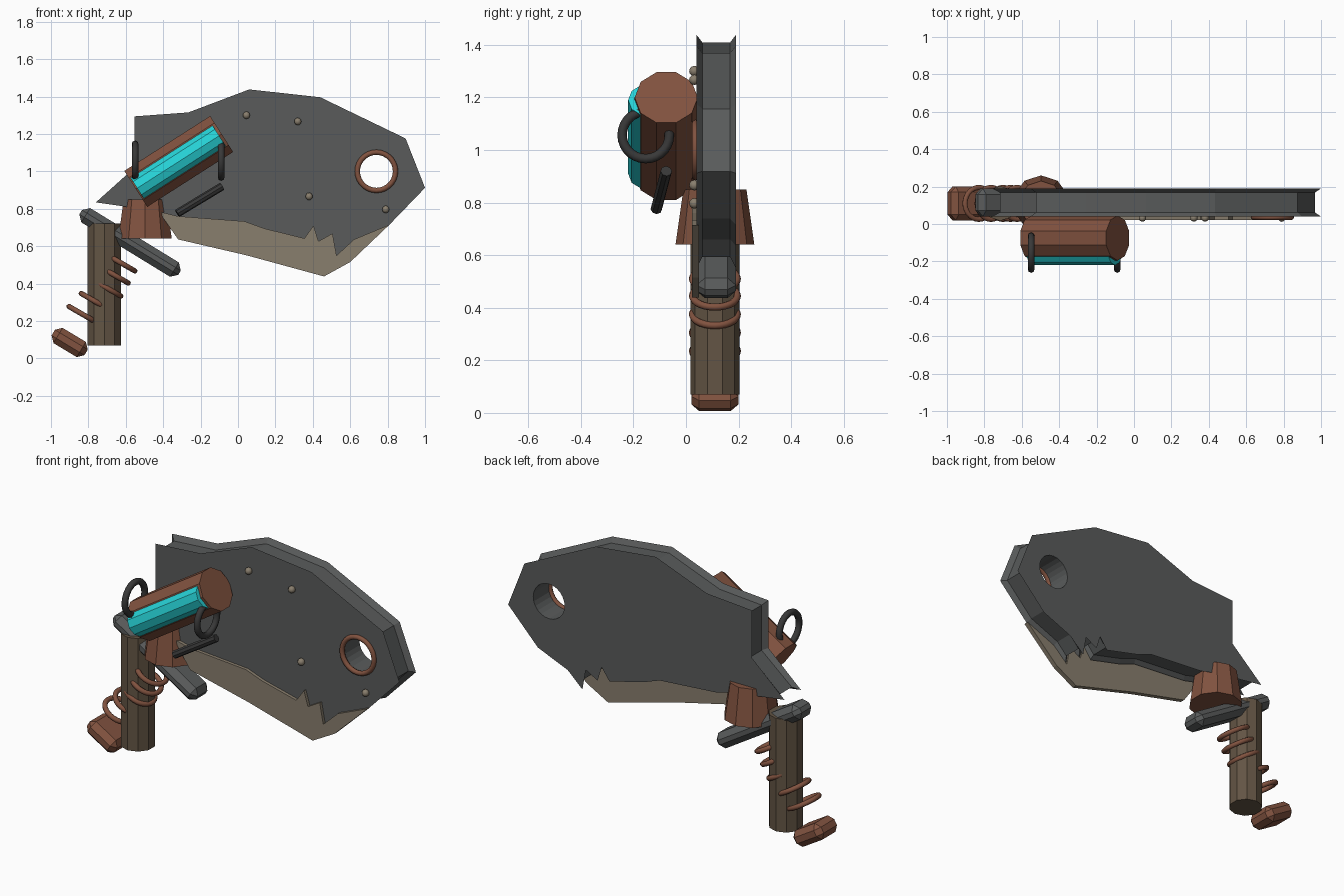
import bpy, bmesh
from math import radians, sin, cos, tau
from mathutils import Vector

if "Cube" in bpy.data.objects:
    bpy.data.objects.remove(bpy.data.objects["Cube"])


def material(name, rgb):
    m = bpy.data.materials.new(name)
    m.diffuse_color = (*rgb, 1)
    m.use_nodes = True
    m.node_tree.nodes["Principled BSDF"].inputs["Base Color"].default_value = m.diffuse_color
    return m


STEEL = material("steel", (0.10, 0.105, 0.105))
DARK = material("dark_steel", (0.04, 0.04, 0.04))
COPPER = material("copper", (0.22, 0.085, 0.05))
WOOD = material("wood", (0.125, 0.09, 0.058))
EDGE = material("edge_metal", (0.25, 0.21, 0.155))
GLOW = material("cyan_glass", (0.02, 0.65, 0.68))


def finish(ob, name, mat, smooth=False):
    ob.name = name
    ob.data.materials.append(mat)
    if smooth:
        ob.data.polygons.foreach_set("use_smooth", [True] * len(ob.data.polygons))
    return ob


def cone(name, mat, loc, r1, r2, depth, tilt=0, sides=10):
    bpy.ops.mesh.primitive_cone_add(vertices=sides, radius1=r1, radius2=r2, depth=depth,
                                    location=loc, rotation=(0, radians(tilt), 0))
    return finish(bpy.context.object, name, mat)


def torus(name, mat, loc, major, minor, rot):
    bpy.ops.mesh.primitive_torus_add(major_segments=28, minor_segments=8, location=loc,
                                     major_radius=major, minor_radius=minor,
                                     rotation=[radians(a) for a in rot])
    return finish(bpy.context.object, name, mat, True)


def chamfered_bar(name, mat, loc, size, bevel, tilt):
    bpy.ops.mesh.primitive_cube_add(size=1, location=loc, rotation=(0, radians(tilt), 0))
    ob = finish(bpy.context.object, name, mat)
    bm = bmesh.new()
    bm.from_mesh(ob.data)
    bmesh.ops.scale(bm, vec=size, verts=bm.verts)
    bmesh.ops.bevel(bm, geom=bm.edges[:], offset=bevel, segments=1, affect='EDGES')
    bm.to_mesh(ob.data)
    bm.free()
    return ob


def inset(pts, d):
    """Move a clockwise outline inward by d, with limited mitres."""
    out = []
    for i, p in enumerate(pts):
        p = Vector(p)
        a = (p - Vector(pts[i - 1])).normalized()
        b = (Vector(pts[(i + 1) % len(pts)]) - p).normalized()
        n1, n2 = Vector((a.y, -a.x)), Vector((b.y, -b.x))
        m = (n1 + n2) / max(1 + n1.dot(n2), 0.3) * d
        if m.length > 1.6 * d:
            m *= 1.6 * d / m.length
        out.append(p + m)
    return out


def plate(name, mat, layers, hole=None):
    """Join (outline, y) layers into a solid, with an optional round hole."""
    bm = bmesh.new()

    def ring(pts, y):
        vs = [bm.verts.new((p[0], y, p[1])) for p in pts]
        return vs, [bm.edges.new((vs[i - 1], vs[i])) for i in range(len(vs))]

    def wall(a, b):
        for i in range(len(a)):
            bm.faces.new((a[i - 1], a[i], b[i], b[i - 1]))

    rings = [ring(pts, y) for pts, y in layers]
    caps = [list(rings[0][1]), list(rings[-1][1])]
    for a, b in zip(rings, rings[1:]):
        wall(a[0], b[0])
    if hole:
        x, z, r = hole
        circle = [(x + r * cos(tau * i / 24), z + r * sin(tau * i / 24)) for i in range(24)]
        ends = [ring(circle, layers[0][1]), ring(circle, layers[-1][1])]
        wall(ends[0][0], ends[1][0])
        caps[0] += ends[0][1]
        caps[1] += ends[1][1]
    for edges in caps:
        bmesh.ops.triangle_fill(bm, edges=edges, use_beauty=True, use_dissolve=False)
    bmesh.ops.recalc_face_normals(bm, faces=bm.faces[:])
    me = bpy.data.meshes.new(name)
    bm.to_mesh(me)
    bm.free()
    ob = bpy.data.objects.new(name, me)
    bpy.context.collection.objects.link(ob)
    return finish(ob, name, mat)


# Main blade body with a channel around its rim
upper = [(-0.76, 0.834), (-0.553, 1.02), (-0.553, 1.294), (-0.265, 1.315), (0.06, 1.438),
         (0.44, 1.396), (0.896, 1.176), (1.0, 0.912), (0.81, 0.715)]
jagged = [(0.62, 0.636), (0.527, 0.55), (0.505, 0.668), (0.43, 0.626), (0.404, 0.711),
          (0.355, 0.642), (0.14, 0.695), (0.035, 0.733), (-0.32, 0.76), (-0.425, 0.786)]
outline = upper + jagged
core = inset(outline, 0.028)
plate("blade_body", STEEL, [(outline, 0.04), (core, 0.062), (core, 0.168), (outline, 0.19)],
      hole=(0.74, 1.0, 0.1))

# Cutting edge below the jagged line
cutter = [upper[-1]] + jagged + [(-0.32, 0.636), (0.05, 0.55), (0.46, 0.438), (0.6, 0.515)]
plate("cutting_edge", EDGE, [(cutter, 0.022), (cutter, 0.05)])

# Hole trim and rivets
torus("hole_trim", COPPER, (0.74, 0.036, 1.0), 0.102, 0.014, (90, 0, 0))
for i, (x, z) in enumerate([(0.045, 1.3), (0.32, 1.267), (0.38, 0.866), (0.79, 0.797)]):
    bpy.ops.mesh.primitive_uv_sphere_add(segments=10, ring_count=6, radius=0.02,
                                         location=(x, 0.032, z))
    finish(bpy.context.object, f"rivet_{i + 1}", EDGE, True)

# Handle, guard, pommel and blade socket
cone("handle", WOOD, (-0.715, 0.11, 0.395), 0.093, 0.093, 0.65)
chamfered_bar("guard", STEEL, (-0.577, 0.115, 0.62), (0.62, 0.15, 0.09), 0.032, 31.5)
chamfered_bar("pommel", COPPER, (-0.9, 0.11, 0.085), (0.205, 0.18, 0.095), 0.03, 31)
cone("blade_socket", COPPER, (-0.497, 0.11, 0.745), 0.15, 0.12, 0.21)

# Tilted wire rings around the handle
for i, (x, z) in enumerate([(-0.83, 0.235), (-0.765, 0.305), (-0.70, 0.375),
                            (-0.66, 0.445), (-0.625, 0.51)]):
    torus(f"handle_ring_{i + 1}", COPPER, (x, 0.11, z), 0.085, 0.014, (0, 30, 0))

# Energy canister with window, hoops and lever
cone("canister", COPPER, (-0.317, -0.075, 1.053), 0.12, 0.12, 0.545, 57.4)
cone("canister_window", GLOW, (-0.32, -0.15, 1.05), 0.07, 0.07, 0.52, 57.4)
for i, x in enumerate((-0.55, -0.09)):
    torus(f"canister_hoop_{i + 1}", DARK, (x, -0.153, 1.057), 0.09, 0.018, (0, 90, 0))
start, end = Vector((-0.325, -0.113, 0.775)), Vector((-0.085, -0.075, 0.92))
lever = cone("lever", DARK, (start + end) / 2, 0.022, 0.022, (end - start).length, sides=8)
lever.rotation_euler = (end - start).to_track_quat('Z', 'Y').to_euler()
